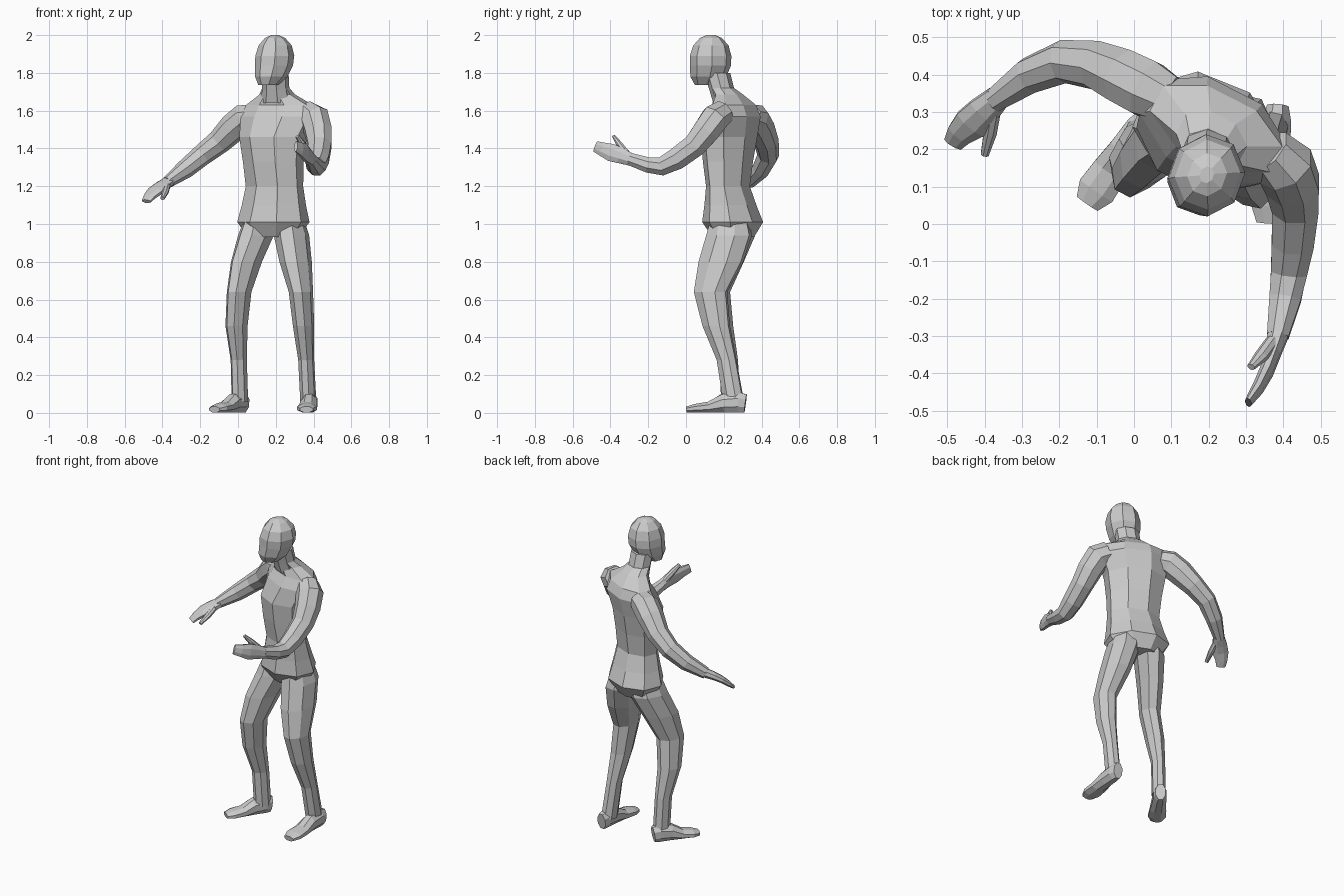
import bpy, bmesh
from math import sin, cos, pi, radians
from mathutils import Vector

N = 8  # sides of every cross-section


def loft(name, rings, side=None, yaw=0, floor=False):
    """Skin flat-sided oval rings (x, y, z, half width, half depth[, yaw]).
    side given: rings follow the path; otherwise rings stay horizontal."""
    bm = bmesh.new()
    pts = [Vector(r[:3]) for r in rings]
    loops = []
    for i, r in enumerate(rings):
        if side:
            t = (pts[min(i + 1, len(pts) - 1)] - pts[max(i - 1, 0)]).normalized()
            u = Vector(side)
            u = (u - t * u.dot(t)).normalized()
            v = t.cross(u)
        else:
            a = radians(r[5] if len(r) > 5 else yaw)
            u = Vector((cos(a), -sin(a), 0))
            v = Vector((sin(a), cos(a), 0))
        loop = []
        for k in range(N):
            ang = 2 * pi * (k + 0.5) / N
            p = pts[i] + (u * r[3] * cos(ang) + v * r[4] * sin(ang)) / cos(pi / N) * 0.97
            if floor:
                p.z = max(p.z, 0)
            loop.append(bm.verts.new(p))
        loops.append(loop)
    for a, b in zip(loops, loops[1:]):
        for k in range(N):
            j = (k + 1) % N
            bm.faces.new((a[k], a[j], b[j], b[k]))
    bm.faces.new(loops[0][::-1])
    bm.faces.new(loops[-1])
    bmesh.ops.recalc_face_normals(bm, faces=bm.faces)
    me = bpy.data.meshes.new(name)
    bm.to_mesh(me)
    bm.free()
    ob = bpy.data.objects.new(name, me)
    bpy.context.collection.objects.link(ob)
    return ob


def foot(name, heel, toe):
    """Flat-soled foot from heel to toe."""
    h, t = Vector(heel), Vector(toe)
    prof = [(0, .05, .03, .05), (.12, .055, .04, .055), (.38, .05, .043, .05),
            (.62, .03, .05, .03), (.85, .024, .054, .024), (1, .018, .035, .016)]
    d = t - h
    loft(name, [(*(h + d * f).to_2d(), z, w, ht) for f, z, w, ht in prof],
         side=(-d.y, d.x, 0), floor=True)


# torso
loft("torso", [
    (.187, .250, .93, .13, .10, 22),
    (.187, .247, 1.01, .188, .148, 22),
    (.190, .235, 1.10, .168, .125, 22),
    (.193, .222, 1.20, .152, .103, 23),
    (.187, .222, 1.33, .160, .120, 25),
    (.185, .228, 1.46, .178, .135, 27),
    (.215, .250, 1.57, .205, .125, 27),
    (.220, .255, 1.63, .185, .095, 27),
    (.208, .225, 1.685, .095, .070, 27),
    (.200, .190, 1.72, .070, .060, 25)])

# neck
loft("neck", [(.205, .22, 1.64, .085, .07), (.20, .19, 1.71, .07, .062),
              (.195, .165, 1.80, .07, .065)], yaw=22)

# head
loft("head", [
    (.160, .100, 1.735, .050, .050),
    (.176, .118, 1.78, .080, .092),
    (.190, .130, 1.84, .095, .105),
    (.195, .130, 1.89, .097, .106),
    (.197, .132, 1.945, .083, .090),
    (.196, .132, 1.985, .050, .056),
    (.195, .132, 2.0, .018, .022)], yaw=20)

# legs
loft("left_leg", [
    (.110, .260, 1.02, .07, .10), (.095, .252, .94, .085, .115),
    (.045, .200, .80, .072, .108), (.006, .152, .64, .058, .082),
    (-.008, .180, .46, .053, .070), (.004, .225, .28, .039, .050),
    (.010, .237, .06, .040, .050)], yaw=28)
loft("right_leg", [
    (.275, .230, 1.02, .07, .10), (.283, .228, .94, .088, .120),
    (.305, .185, .80, .080, .118), (.333, .130, .64, .060, .088),
    (.347, .160, .46, .053, .072), (.361, .215, .28, .040, .052),
    (.372, .252, .06, .040, .055)], yaw=12)

# feet
foot("left_foot", (.035, .285, 0), (-.125, .055, 0))
foot("right_foot", (.385, .315, 0), (.362, .003, 0))

# arms
loft("left_arm", [
    (.09, .335, 1.57, .065, .065), (.035, .362, 1.56, .078, .076),
    (-.025, .392, 1.51, .075, .074), (-.10, .425, 1.435, .064, .062),
    (-.19, .435, 1.365, .056, .054), (-.28, .398, 1.29, .048, .048),
    (-.375, .332, 1.22, .034, .030)], side=(.45, .85, 0))
loft("right_arm", [
    (.36, .195, 1.59, .065, .065), (.405, .155, 1.56, .078, .076),
    (.425, .105, 1.49, .073, .072), (.432, .045, 1.415, .064, .064),
    (.425, -.05, 1.345, .058, .060), (.415, -.13, 1.305, .050, .050),
    (.405, -.20, 1.312, .044, .042), (.385, -.30, 1.345, .030, .034)], side=(1, 0, 0))

# hands
loft("left_hand", [
    (-.365, .338, 1.225, .034, .028), (-.405, .300, 1.20, .044, .024),
    (-.437, .268, 1.175, .048, .020), (-.468, .240, 1.145, .036, .017),
    (-.485, .215, 1.12, .027, .011)], side=(.8, -.55, -.1))
loft("right_hand", [
    (.387, -.29, 1.34, .034, .030), (.372, -.345, 1.362, .043, .022),
    (.355, -.395, 1.378, .048, .019), (.332, -.44, 1.395, .038, .016),
    (.306, -.478, 1.41, .030, .010)], side=(0, .3, 1))

# thumbs
loft("left_thumb", [
    (-.375, .300, 1.205, .018, .018), (-.385, .245, 1.17, .018, .016),
    (-.400, .185, 1.135, .011, .009)], side=(1, 0, 0))
loft("right_thumb", [
    (.370, -.315, 1.375, .018, .018), (.340, -.355, 1.425, .018, .016),
    (.314, -.383, 1.465, .011, .009)], side=(1, 0, 0))
